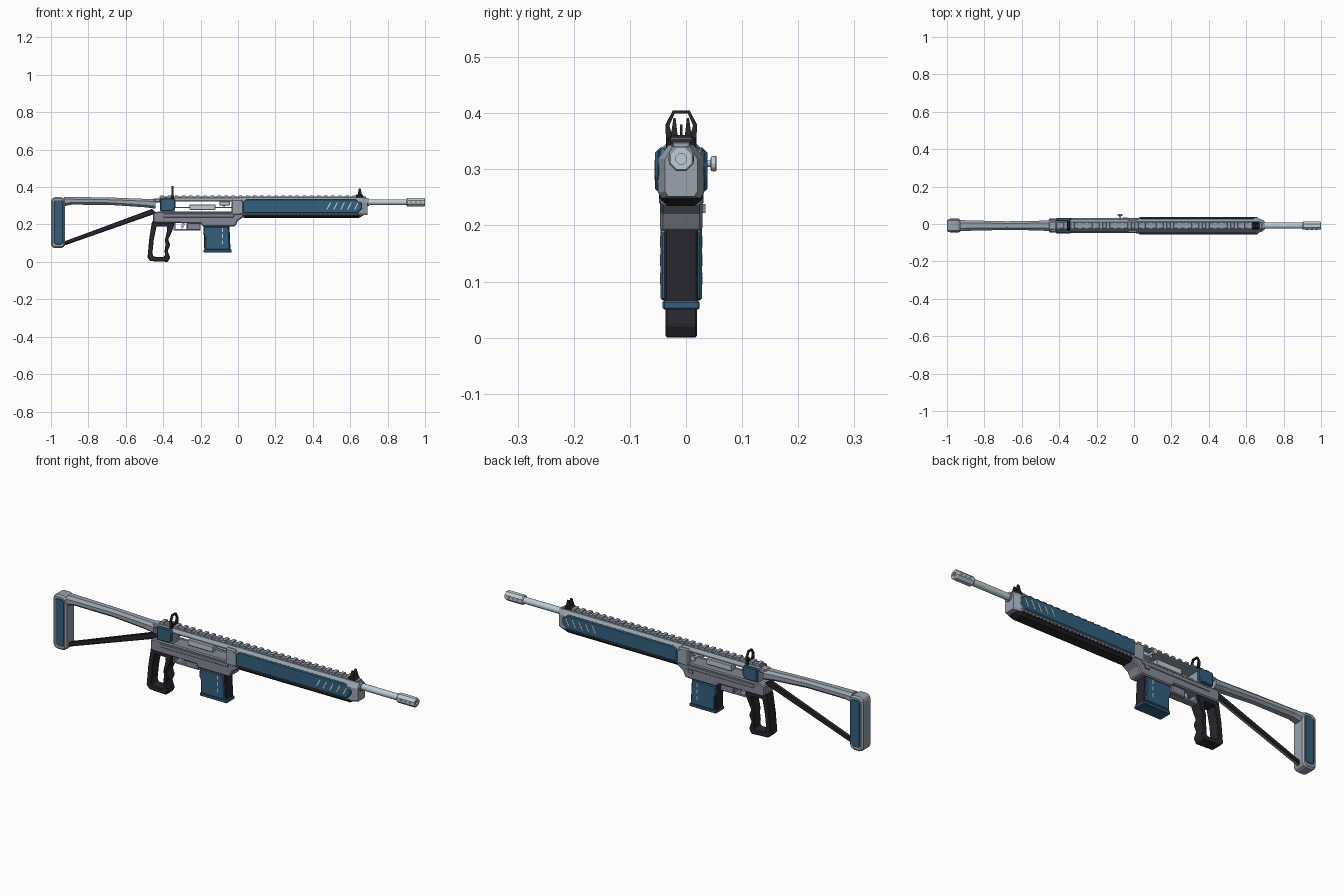
import bpy, bmesh, math

if "Cube" in bpy.data.objects:
    bpy.data.objects.remove(bpy.data.objects["Cube"])

CENTRE_Y = -0.0085


def material(name, r, g, b):
    m = bpy.data.materials.new(name)
    m.use_nodes = True
    m.diffuse_color = (r, g, b, 1)
    m.node_tree.nodes["Principled BSDF"].inputs["Base Color"].default_value = (r, g, b, 1)
    return m


GREY = material("grey metal", 0.235, 0.25, 0.31)
PALE = material("pale grey metal", 0.32, 0.365, 0.42)
STEEL = material("light steel", 0.52, 0.61, 0.67)
BLUE = material("blue panel", 0.033, 0.115, 0.205)
BLACK = material("black polymer", 0.02, 0.02, 0.027)


def loft(name, rings, mat, cyclic=False, bevel=0.0, mirror=False, smooth=False):
    """Skin a list of equal point rings; close the ends or join them up."""
    bm = bmesh.new()
    loops = [[bm.verts.new(p) for p in ring] for ring in rings]
    n = len(loops[0])
    pairs = list(zip(loops, loops[1:]))
    if cyclic:
        pairs.append((loops[-1], loops[0]))
    else:
        bm.faces.new(loops[0])
        bm.faces.new(loops[-1])
    for a, b in pairs:
        for i in range(n):
            j = (i + 1) % n
            bm.faces.new((a[i], a[j], b[j], b[i]))
    bmesh.ops.recalc_face_normals(bm, faces=bm.faces)
    mesh = bpy.data.meshes.new(name)
    bm.to_mesh(mesh)
    bm.free()
    mesh.materials.append(mat)
    ob = bpy.data.objects.new(name, mesh)
    ob.location.y = CENTRE_Y
    bpy.context.collection.objects.link(ob)
    if bevel:
        mod = ob.modifiers.new("edge", "BEVEL")
        mod.width = bevel
        mod.segments = 1
        mod.limit_method = 'ANGLE'
        mod.angle_limit = math.radians(40)
    if mirror:
        mod = ob.modifiers.new("mirror", "MIRROR")
        mod.use_axis = (False, True, False)
    if smooth:
        bpy.ops.object.select_all(action='DESELECT')
        ob.select_set(True)
        bpy.context.view_layer.objects.active = ob
        bpy.ops.object.shade_smooth_by_angle(angle=math.radians(35))
    return ob


def repeat(ob, count, step):
    mod = ob.modifiers.new("repeat", "ARRAY")
    mod.count = count
    mod.use_relative_offset = False
    mod.use_constant_offset = True
    mod.constant_offset_displace = (step, 0, 0)


def at_y(pts, y):
    return [(x, y, z) for x, z in pts]


def slab(name, pts, half, mat, **kw):
    """Side profile extruded evenly about the centre plane."""
    return loft(name, [at_y(pts, -half), at_y(pts, half)], mat, **kw)


def side_plates(name, pts, y0, y1, mat, **kw):
    """Matching plates on both sides."""
    return loft(name, [at_y(pts, y0), at_y(pts, y1)], mat, mirror=True, **kw)


def rect(x0, x1, z0, z1):
    return [(x0, z0), (x1, z0), (x1, z1), (x0, z1)]


def chamfered(x0, x1, z0, z1, c):
    return [(x0 + c, z0), (x1 - c, z0), (x1, z0 + c), (x1, z1 - c),
            (x1 - c, z1), (x0 + c, z1), (x0, z1 - c), (x0, z0 + c)]


def frame(name, outer, inner, half, mat, **kw):
    rings = [at_y(outer, -half), at_y(outer, half), at_y(inner, half), at_y(inner, -half)]
    return loft(name, rings, mat, cyclic=True, **kw)


def section(half_pts, x):
    """Symmetric cross-section, from (half width, height) points."""
    return [(x, y, z) for y, z in half_pts] + [(x, -y, z) for y, z in reversed(half_pts)]


def circle(x, r, n, z=0.319):
    return [(x, r * math.cos(math.tau * (i + .5) / n), z + r * math.sin(math.tau * (i + .5) / n))
            for i in range(n)]


# Shoulder stock
slab("butt", chamfered(-1, -0.925, 0.073, 0.346, 0.014), 0.035, PALE, bevel=0.008)
side_plates("butt_panel", chamfered(-0.985, -0.935, 0.093, 0.33, 0.009), 0.03, 0.037, BLUE, bevel=0.003)


def tube_section(x, low, high, w):
    return section([(w * .5, low), (w, low + .012), (w, high - .012), (w * .5, high)], x)


loft("stock_tube", [tube_section(-0.93, 0.298, 0.347, 0.03), tube_section(-0.89, 0.306, 0.347, 0.028),
                    tube_section(-0.68, 0.304, 0.344, 0.023), tube_section(-0.5, 0.292, 0.337, 0.026),
                    tube_section(-0.442, 0.285, 0.335, 0.03)], PALE)
strut = [(-0.935, 0.087), (-0.935, 0.107), (-0.46, 0.283), (-0.435, 0.262)]
slab("stock_strut", strut, 0.011, BLACK, bevel=0.003)
slab("strut_underside", [(x, z - 0.002) for x, z in strut], 0.006, GREY)
slab("stock_hinge", rect(-0.455, -0.41, 0.318, 0.338), 0.022, PALE, bevel=0.004)

# Hollow pistol grip with a finger-shaped front
grip_outer = [(-0.46, 0.216), (-0.475, 0.12), (-0.484, 0.022), (-0.468, 0.004), (-0.375, 0), (-0.363, 0.022),
              (-0.376, 0.06), (-0.362, 0.09), (-0.374, 0.12), (-0.352, 0.165), (-0.34, 0.21)]
grip_inner = [(-0.436, 0.19), (-0.45, 0.12), (-0.458, 0.045), (-0.452, 0.028), (-0.398, 0.025), (-0.391, 0.035),
              (-0.392, 0.06), (-0.388, 0.09), (-0.39, 0.12), (-0.38, 0.165), (-0.378, 0.188)]
frame("grip", grip_outer, grip_inner, 0.028, BLACK, bevel=0.003)

# Lower receiver
slab("lower_receiver", [(-0.455, 0.262), (-0.455, 0.215), (-0.44, 0.208), (-0.2, 0.206), (-0.19, 0.19),
                        (-0.015, 0.19), (0, 0.22), (0.03, 0.24), (0.03, 0.268), (-0.43, 0.268)],
     0.0375, GREY, bevel=0.005)
side_plates("receiver_ledge", rect(-0.4, -0.02, 0.238, 0.258), 0.03, 0.04, GREY, bevel=0.003)
loft("bolt_catch", [at_y(rect(-0.06, -0.035, 0.222, 0.238), y) for y in (0.03, 0.043)], GREY)

# Upper receiver, open through the sides around the bolt
loft("receiver_bridge", [section([(0.032, 0.322), (0.032, 0.328), (0.02, 0.342)], x) for x in (-0.42, 0.02)], PALE)
slab("receiver_rear", rect(-0.415, -0.337, 0.264, 0.335), 0.03, PALE)
slab("receiver_front", rect(-0.035, 0.025, 0.25, 0.334), 0.04, PALE, bevel=0.006)
side_plates("rear_blue_block", [(-0.417, 0.272), (-0.35, 0.272), (-0.335, 0.288), (-0.335, 0.328),
                                (-0.345, 0.339), (-0.417, 0.339)], 0.024, 0.041, BLUE, bevel=0.004)
slab("bolt", rect(-0.26, -0.12, 0.278, 0.308), 0.02, STEEL, bevel=0.003)
slab("bolt_rod", rect(-0.34, -0.03, 0.288, 0.294), 0.004, STEEL)
slab("handle_carrier", rect(-0.1, -0.042, 0.302, 0.324), 0.016, STEEL, bevel=0.003)


def knob(r):
    return [(-0.075 + r * math.cos(math.tau * i / 12), 0.31 + r * math.sin(math.tau * i / 12)) for i in range(12)]


# Charging handle on the left
loft("charging_handle", [at_y(knob(r), y) for y, r in
                         ((0.01, .006), (0.052, .006), (0.053, .013), (0.061, .014), (0.063, .012))], STEEL)

# Trigger group
frame("trigger_guard", rect(-0.345, -0.2, 0.168, 0.21), rect(-0.335, -0.21, 0.177, 0.207), 0.016, GREY)
slab("guard_block", rect(-0.275, -0.2, 0.17, 0.21), 0.024, GREY, bevel=0.004)
slab("trigger", [(-0.3, 0.21), (-0.285, 0.21), (-0.288, 0.19), (-0.297, 0.178), (-0.302, 0.18)], 0.006, STEEL)

# Magazine
slab("magazine_core", [(-0.185, 0.2), (-0.18, 0.062), (-0.04, 0.062), (-0.046, 0.2)], 0.03, BLACK, bevel=0.004)
side_plates("magazine_panel", [(-0.182, 0.188), (-0.186, 0.15), (-0.176, 0.13), (-0.176, 0.066),
                               (-0.044, 0.066), (-0.05, 0.188)], 0.022, 0.037, BLUE, bevel=0.004)
slab("magazine_floor", rect(-0.184, -0.034, 0.05, 0.066), 0.033, BLUE, bevel=0.003)
for i in range(3):
    z = 0.095 + i * 0.033
    side_plates("magazine_mark", rect(-0.085, -0.08, z, z + 0.02), 0.035, 0.0378, STEEL)

# Handguard
guard = [(0.034, 0.248), (0.041, 0.258), (0.041, 0.32), (0.022, 0.344)]
tip = [(y * 0.7, 0.295 + (z - 0.295) * 0.92) for y, z in guard]
loft("handguard", [section(guard, 0.01), section(guard, 0.66), section(tip, 0.692)], PALE)
tray = [(0.024, 0.235), (0.036, 0.245), (0.036, 0.256)]
tray_tip = [(0.02, 0.248), (0.03, 0.251), (0.03, 0.256)]
loft("handguard_tray", [section(tray, 0.03), section(tray, 0.645), section(tray_tip, 0.67)], BLACK)
repeat(side_plates("tray_teeth", rect(0.04, 0.05, 0.247, 0.257), 0.03, 0.0385, BLACK), 30, 0.0205)
side_plates("handguard_panel", [(0.025, 0.26), (0.64, 0.26), (0.664, 0.285), (0.664, 0.31), (0.63, 0.335),
                                (0.045, 0.335), (0.025, 0.322)], 0.036, 0.0465, BLUE, bevel=0.005)
repeat(side_plates("panel_slots", [(0.472, 0.28), (0.479, 0.28), (0.498, 0.317), (0.491, 0.317)],
                   0.045, 0.0472, STEEL), 5, 0.037)

# Top rail with repeated teeth
slab("rail_base", rect(-0.42, 0.685, 0.336, 0.349), 0.016, PALE, bevel=0.002)
repeat(slab("rail_teeth", [(-0.415, 0.346), (-0.394, 0.346), (-0.396, 0.356), (-0.413, 0.356)], 0.018, PALE),
       29, 0.038)

# Barrel and bored muzzle
loft("barrel", [circle(x, 0.016, 16) for x in (0.67, 0.91)], STEEL, smooth=True)
loft("barrel_collar", [circle(x, 0.021, 16) for x in (0.68, 0.7)], PALE, smooth=True)
loft("muzzle", [circle(x, r, 8) for x, r in
                ((0.9, 0.02), (0.905, 0.024), (0.995, 0.024), (1, 0.021), (1, 0.01), (0.9, 0.01))],
     STEEL, cyclic=True)
loft("muzzle_bore", [circle(x, 0.011, 8) for x in (0.96, 0.99)], STEEL)
repeat(side_plates("muzzle_ports", chamfered(0.92, 0.932, 0.314, 0.325, 0.004), 0.02, 0.0228, GREY), 3, 0.025)

# Rear sight: an upright many-sided ring
ring_out = [(0.027, 0.338), (0.028, 0.38), (0.015, 0.405)]
ring_in = [(0.014, 0.352), (0.021, 0.378), (0.012, 0.399)]
loft("rear_sight", [section(ring_out, -0.355), section(ring_out, -0.345),
                    section(ring_in, -0.345), section(ring_in, -0.355)], BLACK, cyclic=True)
slab("rear_sight_base", rect(-0.358, -0.342, 0.338, 0.357), 0.026, BLACK, bevel=0.003)

# Front sight: base, two tapered ears and a pin
slab("front_sight_base", [(0.628, 0.345), (0.672, 0.345), (0.666, 0.361), (0.634, 0.361)], 0.02, BLACK, bevel=0.003)
loft("front_sight_ear", [[(0.651 - w, y0, z), (0.651 + w, y0, z), (0.651 + w, y1, z), (0.651 - w, y1, z)]
                         for z, w, y0, y1 in ((0.356, 0.012, 0.006, 0.019), (0.391, 0.005, 0.01, 0.014))],
     BLACK, mirror=True)
slab("front_sight_pin", rect(0.648, 0.653, 0.358, 0.38), 0.002, BLACK)
